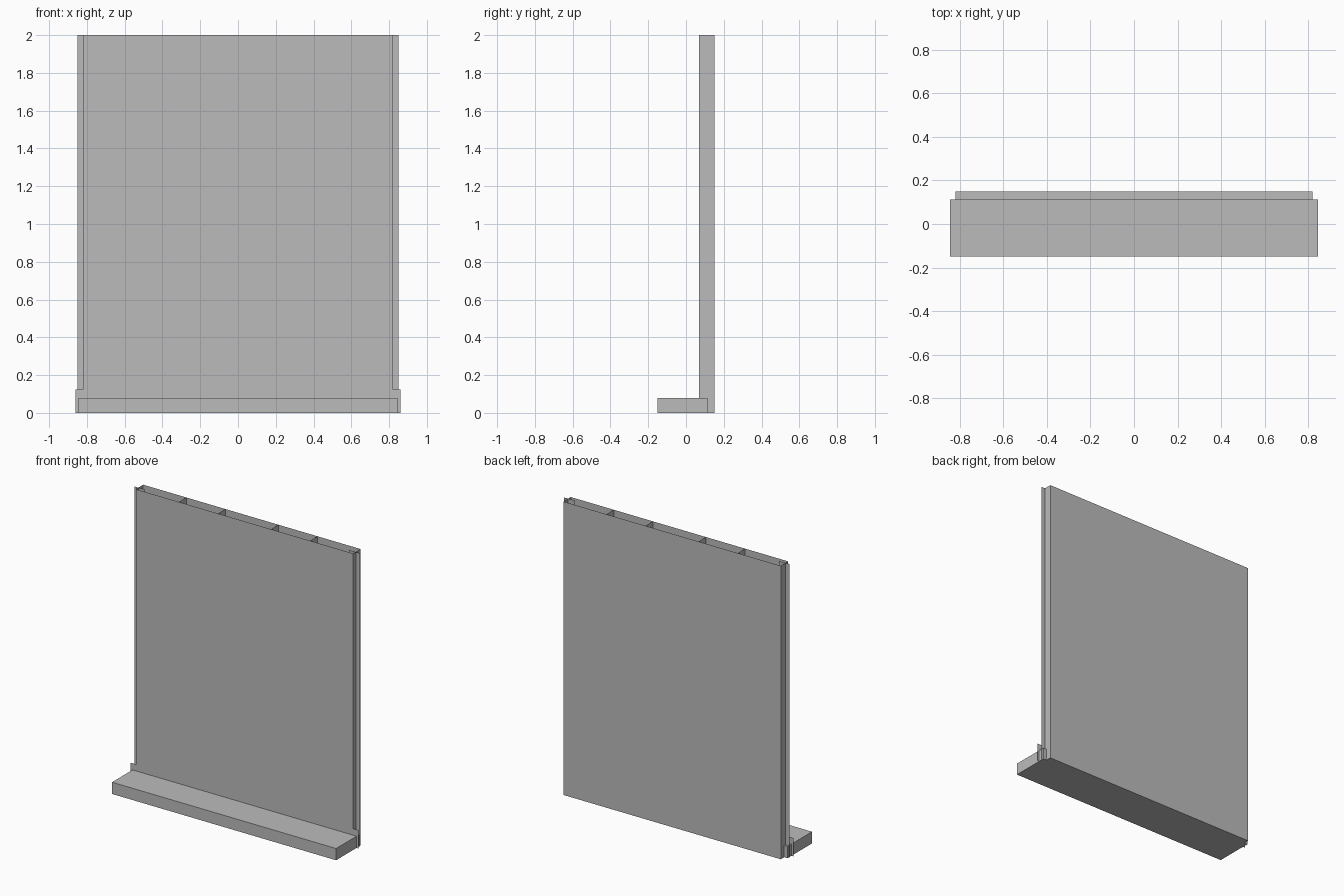
import bpy
import bmesh

if "Cube" in bpy.data.objects:
    bpy.data.objects.remove(bpy.data.objects["Cube"])

grey = bpy.data.materials.new("plain_grey")
grey.diffuse_color = (0.5, 0.5, 0.5, 1.0)
grey.use_nodes = True
grey.node_tree.nodes["Principled BSDF"].inputs["Base Color"].default_value = grey.diffuse_color


def finish(name, bm):
    mesh = bpy.data.meshes.new(name)
    bm.to_mesh(mesh)
    bm.free()
    mesh.materials.append(grey)
    obj = bpy.data.objects.new(name, mesh)
    bpy.context.collection.objects.link(obj)
    return obj


def sheet(name, corners):
    """One flat, zero-thickness sheet."""
    bm = bmesh.new()
    bm.faces.new([bm.verts.new(c) for c in corners])
    return finish(name, bm)


def sheet_xz(name, x0, x1, y, z0, z1):
    return sheet(name, [(x0, y, z0), (x1, y, z0), (x1, y, z1), (x0, y, z1)])


def sheet_yz(name, x, y0, y1, z0, z1):
    return sheet(name, [(x, y0, z0), (x, y1, z0), (x, y1, z1), (x, y0, z1)])


FRONT, BACK, HALF, TOP = 0.07, 0.15, 0.82, 2.0
BASE_BACK = 0.113

# Base ledge: closed box running under the panel
bm = bmesh.new()
bmesh.ops.create_cube(bm, size=1)
bmesh.ops.scale(bm, vec=(1.69, BASE_BACK + 0.15, 0.08), verts=bm.verts)
bmesh.ops.translate(bm, vec=(0, (BASE_BACK - 0.15) / 2, 0.04), verts=bm.verts)
finish("base_ledge", bm)

# Front skin with its wider foot, as one stepped outline
FOOT, STEP = 0.861, 0.125
right = [(FOOT, 0), (FOOT, STEP), (HALF, STEP), (HALF, TOP)]
outline = right + [(-x, z) for x, z in reversed(right)]
sheet("front_skin", [(x, FRONT, z) for x, z in outline])

# Back skin (facing backwards) and cavity floor
sheet_xz("back_skin", HALF, -HALF, BACK, 0, TOP)
sheet("cavity_floor", [(-HALF, BASE_BACK, 0), (-HALF, BACK, 0),
                       (HALF, BACK, 0), (HALF, BASE_BACK, 0)])

# Side walls, inner ribs and edge tongues, mirrored left and right
for side, s in (("left", -1), ("right", 1)):
    ends = (FRONT, BACK) if s > 0 else (BACK, FRONT)
    sheet_yz(side + "_wall", s * HALF, *ends, 0, TOP)
    for n, x in enumerate((0.2, 0.495)):
        sheet_yz(f"{side}_rib_{n + 1}", s * x, *ends, 0, TOP)
    sheet_xz(side + "_tongue", s * 0.77, s * 0.851, 0.098, 0, TOP)
